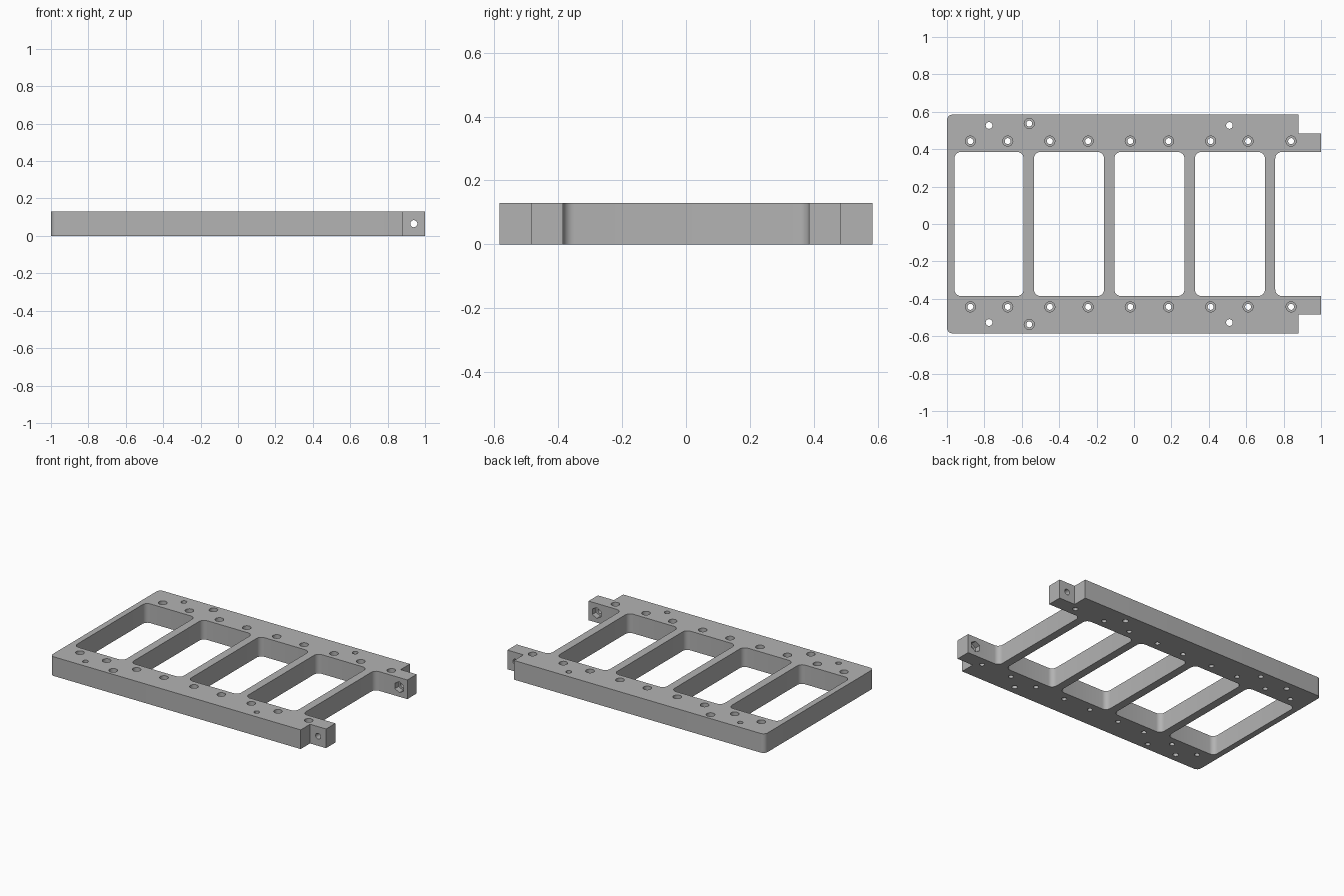
import bpy, bmesh, math
from mathutils import Matrix, Vector

cube = bpy.data.objects.get("Cube")
if cube:
    bpy.data.objects.remove(cube, do_unlink=True)

THICK = 0.13
RAIL_IN, RAIL_OUT, TAB_OUT = 0.385, 0.585, 0.485
BODY_END = 0.88

grey = bpy.data.materials.new("plain_grey")
grey.use_nodes = True
grey.diffuse_color = (0.45, 0.45, 0.45, 1)
grey.node_tree.nodes["Principled BSDF"].inputs["Base Color"].default_value = (0.45, 0.45, 0.45, 1)


def make_object(name, bm):
    bmesh.ops.recalc_face_normals(bm, faces=bm.faces)
    mesh = bpy.data.meshes.new(name)
    bm.to_mesh(mesh)
    bm.free()
    mesh.materials.append(grey)
    obj = bpy.data.objects.new(name, mesh)
    bpy.context.collection.objects.link(obj)
    return obj


def prism(bm, points, z0, z1, radius, rounded):
    """Extrude an outline and round the upright edges picked by a rule."""
    face = bm.faces.new([bm.verts.new((x, y, z0)) for x, y in points])
    top = bmesh.ops.extrude_face_region(bm, geom=[face])["geom"]
    verts = [v for v in top if isinstance(v, bmesh.types.BMVert)]
    bmesh.ops.translate(bm, vec=(0, 0, z1 - z0), verts=verts)
    edges = [e for v in verts for e in v.link_edges
             if abs(e.verts[0].co.z - e.verts[1].co.z) > 0.01 and rounded(v.co)]
    bmesh.ops.bevel(bm, geom=edges, offset=radius, segments=6, profile=0.5, affect='EDGES')


def drill(bm, centre, radius, depth, sides=24, along_y=False):
    turn = Matrix.Rotation(math.pi / 2, 4, 'X') if along_y else Matrix()
    bmesh.ops.create_cone(bm, cap_ends=True, segments=sides, radius1=radius, radius2=radius,
                          depth=depth, matrix=Matrix.Translation(Vector(centre)) @ turn)


# Frame plate with two end tabs
half = [(-1, RAIL_OUT), (BODY_END, RAIL_OUT), (BODY_END, TAB_OUT), (1, TAB_OUT)]
bm = bmesh.new()
prism(bm, half + [(x, -y) for x, y in reversed(half)], 0, THICK, 0.03, lambda co: co.x < -0.9)
frame = make_object("ladder_frame", bm)

# Window openings; the last bay is open at its end
windows = bmesh.new()
for x0, x1 in [(-0.96, -0.59), (-0.535, -0.16), (-0.105, 0.27), (0.325, 0.70), (0.755, 1.2)]:
    bay = [(x0, -RAIL_IN), (x1, -RAIL_IN), (x1, RAIL_IN), (x0, RAIL_IN)]
    prism(windows, bay, -0.1, THICK + 0.1, 0.035, lambda co: co.x < 1)

# Bolt holes, counterbores and tab nut pockets
bolt_x = [-0.875, -0.675, -0.45, -0.245, -0.02, 0.185, 0.41, 0.61, 0.84]
holes, pockets = bmesh.new(), bmesh.new()
for side in (-1, 1):
    for x, y in [(x, 0.443) for x in bolt_x] + [(-0.56, 0.537)]:
        drill(holes, (x, side * y, THICK / 2), 0.016, 0.4)
        drill(pockets, (x, side * y, THICK), 0.027, 0.09)
    for x in (-0.775, 0.51):
        drill(holes, (x, side * 0.527, THICK / 2), 0.018, 0.4)
    drill(holes, (0.94, side * 0.44, THICK / 2), 0.019, 0.3, along_y=True)
    drill(pockets, (0.94, side * RAIL_IN, THICK / 2), 0.037, 0.08, sides=6, along_y=True)

for name, cutter_mesh in [("window_cutter", windows), ("counterbore_cutter", pockets),
                          ("hole_cutter", holes)]:
    cutter = make_object(name, cutter_mesh)
    cut = frame.modifiers.new(name, 'BOOLEAN')
    cut.operation, cut.solver, cut.object = 'DIFFERENCE', 'EXACT', cutter
    bpy.context.view_layer.objects.active = frame
    bpy.ops.object.modifier_apply(modifier=cut.name)
    bpy.data.objects.remove(cutter, do_unlink=True)

# Smooth the rounded corners and hole walls, keep the other edges sharp
bpy.ops.object.select_all(action='DESELECT')
frame.select_set(True)
bpy.context.view_layer.objects.active = frame
bpy.ops.object.shade_smooth_by_angle(angle=math.radians(30))
